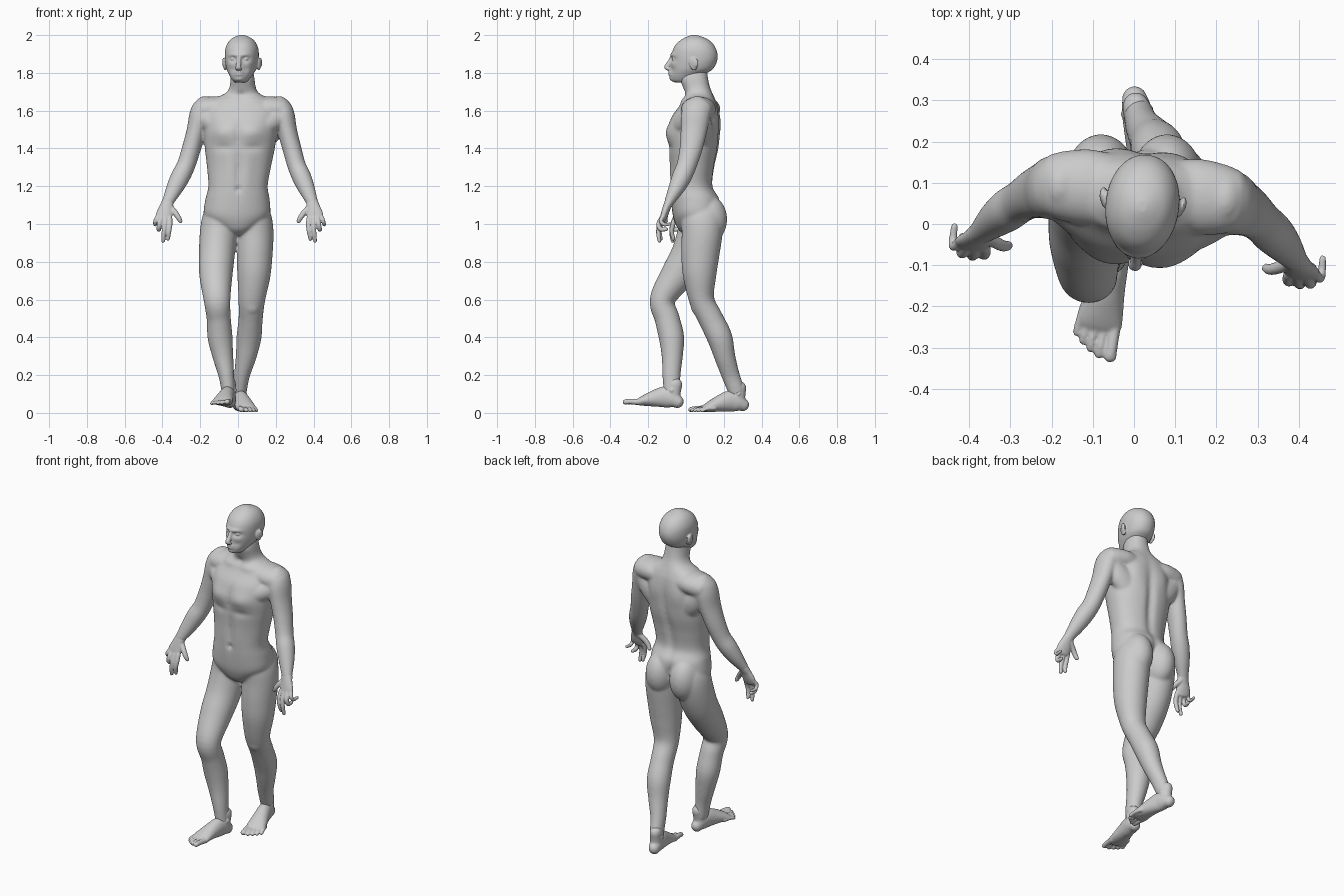
import bpy, bmesh, math
from mathutils import Matrix, Vector

bm = bmesh.new()
N = 96


def spline(rows, steps=8):
    """Smooth (Catmull-Rom) resampling of a list of equal-length tuples."""
    p = [rows[0]] + list(rows) + [rows[-1]]
    out = []
    for i in range(1, len(p) - 2):
        for s in range(steps):
            t = s / steps
            out.append([0.5 * (2 * b + (c - a) * t + (2 * a - 5 * b + 4 * c - d) * t * t
                               + (3 * b - a - 3 * c + d) * t ** 3)
                        for a, b, c, d in zip(p[i - 1], p[i], p[i + 1], p[i + 2])])
    return out + [list(rows[-1])]


def skin(rings):
    """Bridge rings of points and cap both ends."""
    vs = [[bm.verts.new(q) for q in r] for r in rings]
    n = len(vs[0])
    for a, b in zip(vs, vs[1:]):
        for i in range(n):
            bm.faces.new((a[i], a[(i + 1) % n], b[(i + 1) % n], b[i]))
    bm.faces.new(vs[0][::-1])
    bm.faces.new(vs[-1])


def stack(rows, bumps, power):
    """Horizontal rings (z, cx, y_front, y_back, half_width, yaw) with sculpted bumps."""
    rings = []
    for z, cx, yf, yb, hw, yaw in spline(rows):
        rot = Matrix.Rotation(math.radians(yaw), 3, 'Z')
        ring = []
        for i in range(N):
            a = 2 * math.pi * i / N
            c, s = math.cos(a), math.sin(a)
            x = hw * math.copysign(abs(c) ** (2 / power), c)
            y = (yf + yb) / 2 + (yb - yf) / 2 * math.copysign(abs(s) ** (2 / power), s)
            for bx, bz, rx, rz, side, amount in bumps:
                for m in ((1, -1) if bx else (1,)):
                    g = math.exp(-((x - m * bx) / rx) ** 2 - ((z - bz) / rz) ** 2)
                    y += side * amount * g * max(0, side * s)
            q = rot @ Vector((x, y - 0.06, 0))
            ring.append((q.x + cx, q.y + 0.06, z))
        rings.append(ring)
    skin(rings)


def tube(rows, mat=Matrix(), n=32, ref=(1, 0, 0)):
    """Round-ended tube through (x, y, z, half_width, half_depth)."""
    pts = spline(rows, 6)
    ref = Vector(ref)
    rings = []
    for i, (x, y, z, rw, rd) in enumerate(pts):
        t = (Vector(pts[min(i + 1, len(pts) - 1)][:3]) - Vector(pts[max(i - 1, 0)][:3])).normalized()
        w = (ref - t * t.dot(ref)).normalized()
        d = t.cross(w)
        caps = [(0, 1)]
        if i in (0, len(pts) - 1):
            sgn = -1 if i == 0 else 1
            caps = [(sgn * min(rw, rd) * math.sin(k), math.cos(k)) for k in (0, 0.5, 0.95, 1.35)][::sgn]
        for off, k in caps:
            c = Vector((x, y, z)) + t * off
            rings.append([mat @ (c + w * (rw * k * math.cos(a)) + d * (rd * k * math.sin(a)))
                          for a in (2 * math.pi * j / n for j in range(n))])
    skin(rings)


def ball(mat, loc, scale, tilt=0):
    m = mat @ Matrix.Translation(loc) @ Matrix.Rotation(tilt, 4, 'X') @ Matrix.Diagonal((*scale, 1))
    bmesh.ops.create_uvsphere(bm, u_segments=32, v_segments=20, radius=1, matrix=m)


def yaw_about(x, y, deg):
    return Matrix.Translation((x, y, 0)) @ Matrix.Rotation(math.radians(deg), 4, 'Z') @ Matrix.Translation((0, -y, 0))


def finish(name, voxel, soften):
    """Fuse everything drawn so far into one smooth skin and start afresh."""
    bmesh.ops.recalc_face_normals(bm, faces=bm.faces)
    mesh = bpy.data.meshes.new(name)
    bm.to_mesh(mesh)
    bm.clear()
    obj = bpy.data.objects.new(name, mesh)
    bpy.context.collection.objects.link(obj)
    rm = obj.modifiers.new("fuse", 'REMESH')
    rm.mode = 'VOXEL'
    rm.voxel_size = voxel
    rm.use_smooth_shade = True
    sm = obj.modifiers.new("soften", 'SMOOTH')
    sm.factor = 0.5
    sm.iterations = soften


# head
HY = -7
stack([(z, .022, yf, yb, hw, HY) for z, yf, yb, hw in (
    (1.748, -.055, .03, .026), (1.758, -.076, .05, .04), (1.775, -.082, .075, .053), (1.795, -.083, .105, .065),
    (1.82, -.08, .142, .078), (1.855, -.078, .162, .086), (1.89, -.077, .168, .089), (1.925, -.068, .16, .087),
    (1.955, -.05, .142, .076), (1.978, -.022, .115, .058), (1.993, .008, .08, .033), (2.0005, .03, .055, .011))],
      [(.034, 1.873, .021, .013, -1, -.014), (.03, 1.895, .03, .01, -1, .008), (.05, 1.845, .02, .018, -1, .006),
       (0, 1.797, .024, .014, -1, .014), (0, 1.797, .024, .0035, -1, -.008), (0, 1.768, .022, .01, -1, .007),
       (.035, 1.815, .014, .02, -1, -.005), (0, 1.85, .022, .04, -1, .009)], 2.1)
head = yaw_about(.022, .06, HY)
tube([(0, -.07, 1.888, .011, .012), (0, -.085, 1.857, .012, .014), (0, -.103, 1.831, .015, .013),
      (0, -.094, 1.821, .019, .009)], head)
for s in (-1, 1):
    ball(head, (s * .034, -.056, 1.873), (.014, .014, .01))
    ball(head, (s * .09, .05, 1.847), (.011, .021, .034), 0.2)
    ball(head, (s * .098, .06, 1.855), (.008, .018, .026), 0.2)
finish("head", 0.004, 4)

# hands: palm, four fingers and thumb, mirrored about the twisted chest
ARMS = [yaw_about(.015, 0, -5) @ Matrix.Diagonal((s, 1, 1, 1)) for s in (-1, 1)]
FINGERS = [
    [(.37, -.09, 1.03), (.368, -.103, .995), (.372, -.108, .96), (.378, -.1, .92)],
    [(.393, -.093, 1.03), (.395, -.108, .99), (.4, -.112, .95), (.404, -.106, .91)],
    [(.415, -.09, 1.035), (.423, -.108, 1.0), (.428, -.098, .972), (.426, -.068, .972)],
    [(.432, -.08, 1.045), (.445, -.094, 1.02), (.449, -.08, .998), (.448, -.045, 1.0)],
    [(.37, -.062, 1.09), (.343, -.076, 1.06), (.325, -.082, 1.035), (.314, -.08, 1.015)]]
for arm in ARMS:
    tube([(.376, -.048, 1.132, .026, .022), (.382, -.054, 1.12, .031, .025), (.391, -.068, 1.088, .036, .021),
          (.4, -.08, 1.05, .044, .019), (.404, -.088, 1.025, .04, .016)], arm)
    for k, f in enumerate(FINGERS):
        r = (.0125, .0125, .0125, .0105, .0145)[k]
        tube([(*p, r * q, r * q) for p, q in zip(f, (1.1, 1.05, .95, .8))], arm, 16)
finish("hands", 0.004, 4)

# feet: heel to ball, plus five toes
for heel, yaw, pitch, s in (((-.037, -.018, .014), -11, -5, 1), ((-.004, .332, 0), 11, 0, -1)):
    foot = (Matrix.Translation(heel) @ Matrix.Rotation(math.radians(yaw), 4, 'Z')
            @ Matrix.Rotation(math.radians(pitch), 4, 'X') @ Matrix.Diagonal((s, 1, 1, 1)))
    tube([(0, -.03, .042, .031, .034), (0, -.06, .055, .037, .049), (0, -.1, .062, .04, .056),
          (-.002, -.15, .051, .045, .046), (-.003, -.2, .036, .052, .032), (-.003, -.23, .026, .055, .022),
          (-.003, -.243, .021, .05, .016)], foot)
    for i, (tip, r) in enumerate(((.305, .0165), (.305, .0115), (.294, .011), (.28, .0105), (.262, .0105))):
        x = (.037, .01, -.013, -.034, -.053)[i]
        tube([(x * .9, -.225 + .008 * i, .024, r, r), (x, -tip + .028, .022, r * .85, r * .9),
              (x, -tip, r + .001, r, r * .85)], foot, 16)
    # lower shin and ankle bones
    tube([(0, -.064, .06, .036, .044), (0, -.06, .1, .034, .042), (0, -.055, .135, .034, .042)], foot)
    ball(foot, (0, -.062, .1), (.041, .022, .022))
finish("feet", 0.0045, 6)

# torso and neck
stack([(0.94, -.003, 0, .11, .04, 3), (0.965, -.004, -.035, .14, .078, 3), (1.0, -.005, -.055, .165, .13, 3),
       (1.05, -.006, -.07, .182, .174, 3), (1.13, -.003, -.079, .178, .17, 2), (1.2, 0, -.081, .143, .157, 0),
       (1.3, .006, -.081, .151, .169, -2), (1.4, .011, -.089, .171, .185, -4), (1.48, .014, -.091, .176, .193, -5),
       (1.56, .016, -.077, .176, .193, -5), (1.62, .018, -.037, .168, .185, -5), (1.655, .019, -.015, .156, .16, -5),
       (1.676, .02, -.005, .147, .12, -5), (1.695, .022, -.005, .139, .086, -5), (1.725, .025, -.016, .127, .069, -5),
       (1.77, .026, -.032, .117, .063, -6), (1.82, .024, -.02, .11, .056, -7)],
      [(.085, 1.485, .07, .045, -1, .019), (0, 1.48, .017, .07, -1, -.01), (0, 1.28, .014, .12, -1, -.009),
       (0, 1.185, .012, .012, -1, -.016), (.05, 1.28, .03, .1, -1, .006), (.08, 1.405, .05, .017, -1, -.008),
       (0, 1.36, .024, .2, 1, -.018), (.09, 1.53, .05, .07, 1, .009), (0, 1.02, .024, .07, 1, -.035),
       (.07, 1.657, .05, .016, -1, .01), (0, 1.685, .014, .015, -1, -.01)], 2.25)

# arms, with yoke, chest and back muscles tying them to the trunk
for arm in ARMS:
    tube([(.2, .082, 1.635, .042, .058), (.209, .078, 1.612, .056, .072), (.223, .07, 1.57, .058, .077),
          (.242, .062, 1.49, .052, .07), (.267, .05, 1.4, .05, .061), (.294, .029, 1.31, .049, .053),
          (.322, .006, 1.25, .051, .052), (.35, -.02, 1.19, .045, .043), (.38, -.052, 1.125, .033, .028),
          (.384, -.056, 1.115, .032, .026)], arm)
    tube([(.05, .08, 1.607, .078, .06), (.13, .078, 1.61, .092, .066), (.2, .076, 1.605, .084, .066)], arm, 40, (0, 1, 0))
    tube([(.08, -.016, 1.5, .06, .055), (.14, .004, 1.53, .052, .056), (.2, .035, 1.565, .042, .052)], arm, 32, (0, 1, 0))
    tube([(.09, .1, 1.47, .055, .09), (.15, .1, 1.51, .055, .075), (.2, .09, 1.56, .055, .055)], arm, 32, (0, 1, 0))

# legs: shared girths, one path per side of the stride
GIRTH = [(.07, .095), (.09, .11), (.098, .108), (.095, .101), (.088, .089), (.071, .067), (.064, .066), (.066, .067),
         (.055, .056), (.042, .048), (.037, .045), (.036, .043)]
FRONT = [(-.085, .07, 1.09), (-.099, .075, 1.03), (-.104, .062, .95), (-.112, .022, .84), (-.117, -.045, .73),
         (-.111, -.125, .6), (-.102, -.1, .5), (-.095, -.077, .4), (-.08, -.073, .3), (-.062, -.077, .2),
         (-.053, -.075, .13), (-.05, -.073, .11)]
BACK = [(.078, .075, 1.09), (.089, .085, 1.03), (.09, .085, .95), (.088, .076, .84), (.084, .072, .73),
        (.073, .083, .6), (.067, .13, .5), (.058, .178, .4), (.043, .205, .3), (.021, .236, .2),
        (.012, .262, .13), (.01, .267, .11)]
for path, s in ((FRONT, -1), (BACK, 1)):
    tube([(*p, *g) for p, g in zip(path, GIRTH)], n=48)
    knee = path[5]
    ball(Matrix(), (knee[0], knee[1] - .02, knee[2] - .015), (.05, .041, .07))
    ball(Matrix(), (s * .08, .112, 1.025), (.086, .106, .13))
finish("torso_and_limbs", 0.0062, 16)
